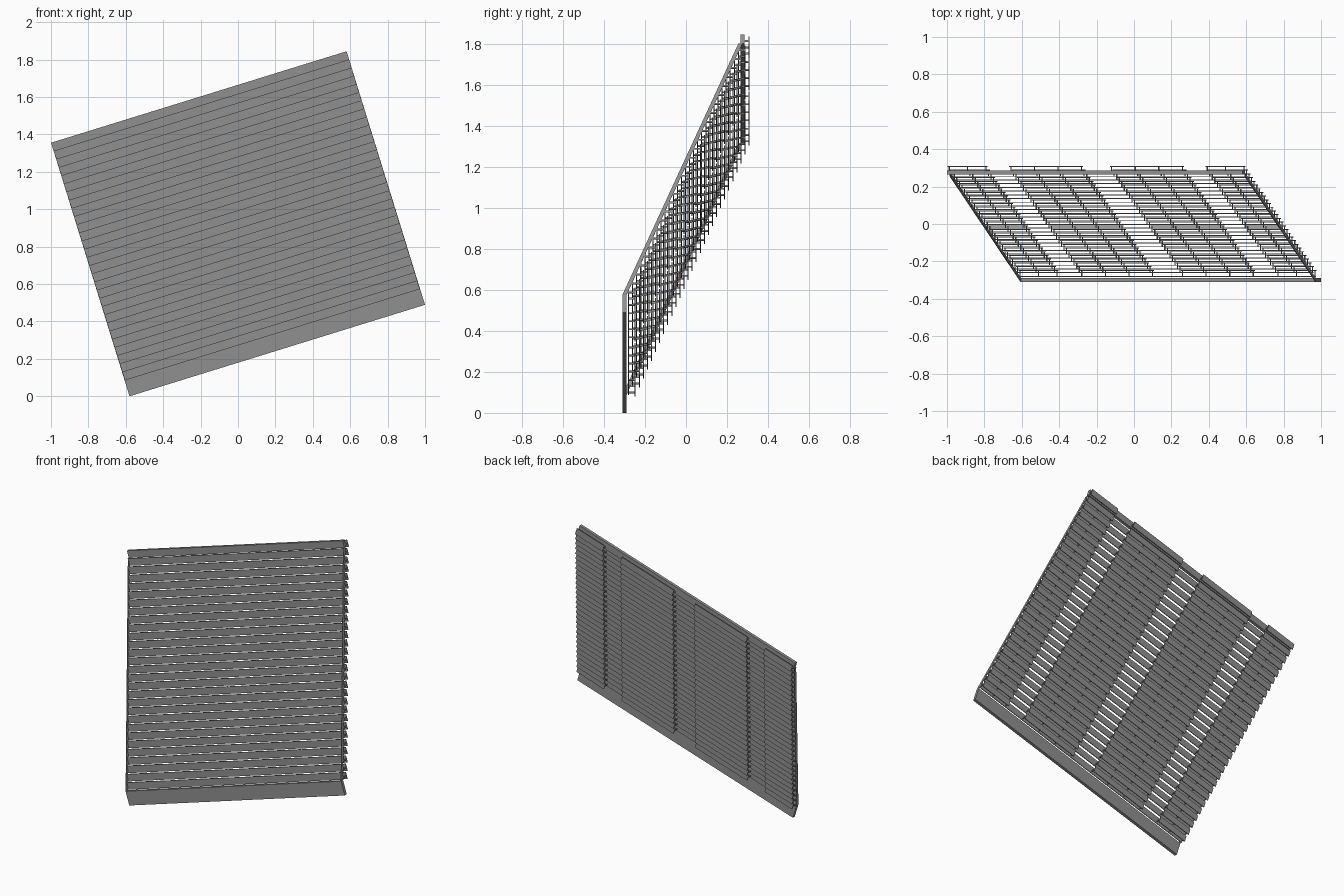
import bpy
import bmesh
import math
from mathutils import Matrix, Vector

cube = bpy.data.objects.get("Cube")
if cube:
    bpy.data.objects.remove(cube, do_unlink=True)

# Panel proportions
WIDTH, HEIGHT, BASE = 1.654, 1.419, 0.091
ROWS = 29
RISE = (HEIGHT - BASE) / ROWS
STEP = 0.575 / ROWS
FRONT = -0.30
BAR = 0.02
SHEET = 0.005
DEPTH = 0.035
DROP = 0.01

# The whole panel is rolled about the front-to-back axis
ROLL = Matrix.Translation((0.21, 0, 0.2445)) @ Matrix.Rotation(math.radians(-17.2), 4, "Y")

# Dark grey metal
GREY = (0.28, 0.28, 0.28, 1)
metal = bpy.data.materials.new("dark_grey_metal")
metal.use_nodes = True
metal.diffuse_color = GREY
metal.node_tree.nodes["Principled BSDF"].inputs["Base Color"].default_value = GREY


def add_box(bm, x, y, z, shear=0.0):
    """Box from (min, max) ranges; shear pushes its top edge back."""
    made = bmesh.ops.create_cube(bm, size=1)["verts"]
    for v in made:
        top = v.co.z > 0
        v.co = Vector((x[v.co.x > 0],
                       y[v.co.y > 0] + (shear if top else 0.0),
                       z[top]))


def finish(name, bm, repeat=1):
    mesh = bpy.data.meshes.new(name)
    bm.to_mesh(mesh)
    bm.free()
    mesh.materials.append(metal)
    obj = bpy.data.objects.new(name, mesh)
    bpy.context.collection.objects.link(obj)
    obj.matrix_world = ROLL
    if repeat > 1:
        mod = obj.modifiers.new("Rows", "ARRAY")
        mod.count = repeat
        mod.use_relative_offset = False
        mod.use_constant_offset = True
        mod.constant_offset_displace = (0, STEP, RISE)


def around(centre, size):
    return (centre - size / 2, centre + size / 2)


half = WIDTH / 2

# Bottom and top bars
bm = bmesh.new()
add_box(bm, (-half, half), around(FRONT, BAR), (0, BASE))
finish("bottom_bar", bm)
bm = bmesh.new()
add_box(bm, (-half, half), around(FRONT + ROWS * STEP, BAR), (HEIGHT - RISE, HEIGHT))
finish("top_bar", bm)

# Sloping side rails
for name, side in (("left_rail", 1), ("right_rail", -1)):
    bm = bmesh.new()
    add_box(bm, around(side * (half - 0.002), 0.004),
            (FRONT - BAR / 2, FRONT + BAR / 2), (BASE, HEIGHT - RISE),
            shear=STEP * (ROWS - 0.5))
    finish(name, bm)

# Stepped front slats
first = FRONT + STEP
bm = bmesh.new()
add_box(bm, (-half, half), around(first, SHEET), (BASE, BASE + RISE))
finish("front_slats", bm, ROWS - 1)

# Rear plates in four groups, held off the slats by small spacers
groups = {"right_outer": (-half, -0.617), "right_inner": (-0.482, -0.082),
          "left_inner": (0.082, 0.482), "left_outer": (0.617, half)}
for name, (x0, x1) in groups.items():
    bm = bmesh.new()
    add_box(bm, (x0, x1), (first + DEPTH - SHEET, first + DEPTH),
            (BASE - DROP + 0.002, BASE + RISE - DROP))
    finish(name + "_rear_plates", bm, ROWS)

    bm = bmesh.new()
    parts = 3 if x1 - x0 > 0.3 else 2
    for i in range(parts + 1):
        x = x0 + 0.002 + (x1 - x0 - 0.004) * i / parts
        add_box(bm, around(x, 0.004), (first, first + DEPTH - SHEET),
                around(BASE + RISE / 2 - DROP, 0.008))
    finish(name + "_spacers", bm, ROWS)
